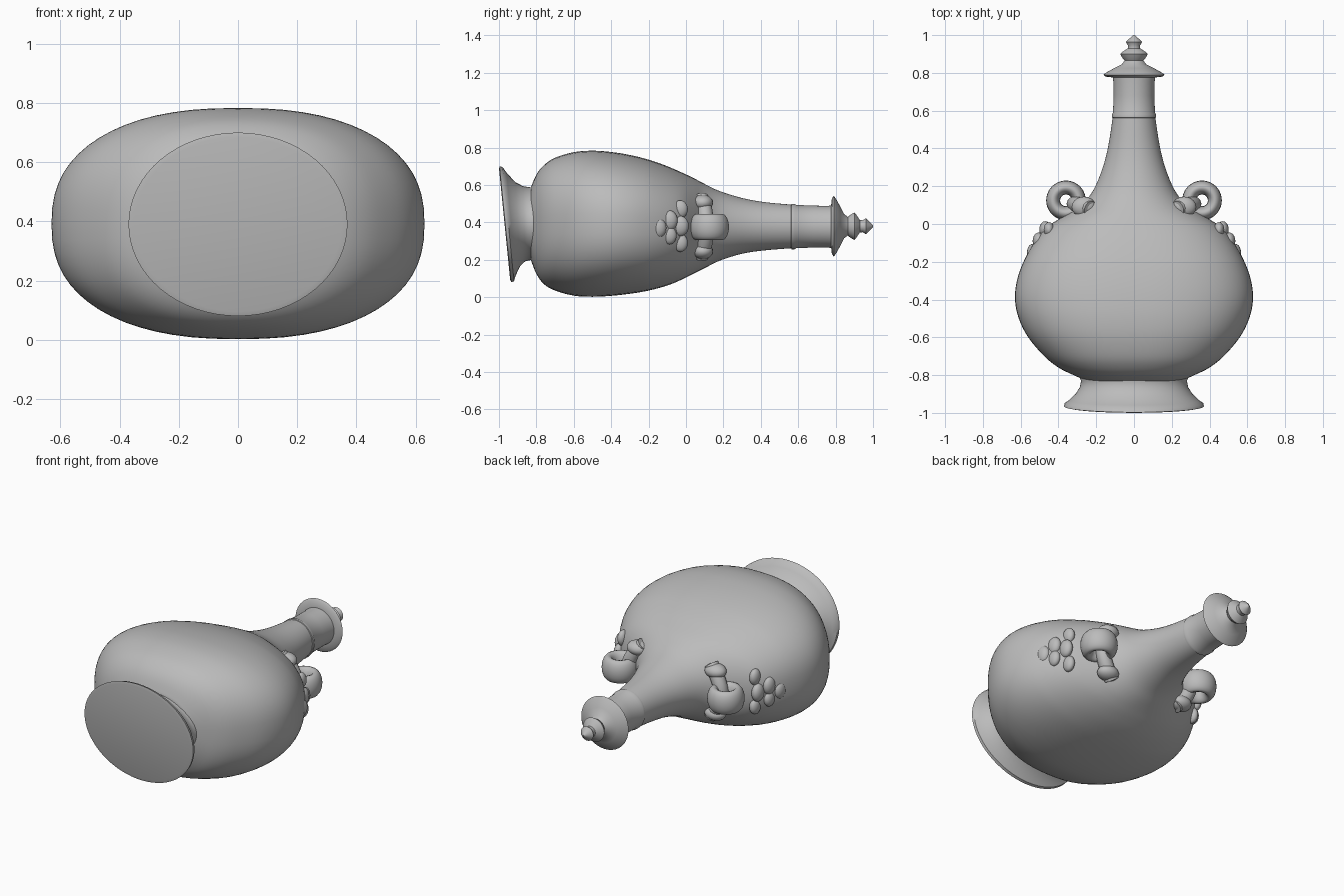
import bpy, bmesh, math
from mathutils import Vector

if "Cube" in bpy.data.objects:
    bpy.data.objects.remove(bpy.data.objects["Cube"])

glaze = bpy.data.materials.new("grey glaze")
glaze.diffuse_color = (0.5, 0.5, 0.5, 1)
glaze.use_nodes = True
glaze.node_tree.nodes["Principled BSDF"].inputs["Base Color"].default_value = glaze.diffuse_color
ZC = 0.39  # height of the flask axis


def finish(ob, name, angle=50):
    ob.name = name
    ob.data.materials.clear()
    ob.data.materials.append(glaze)
    bpy.ops.object.select_all(action='DESELECT')
    ob.select_set(True)
    bpy.context.view_layer.objects.active = ob
    bpy.ops.object.shade_smooth_by_angle(angle=math.radians(angle))
    return ob


def smooth_stations(pts, n):
    """Catmull-Rom resampling of the section table."""
    out = []
    for i in range(len(pts) - 1):
        p0, p1 = Vector(pts[max(i - 1, 0)]), Vector(pts[i])
        p2, p3 = Vector(pts[i + 1]), Vector(pts[min(i + 2, len(pts) - 1)])
        for k in range(n):
            t = k / n
            out.append(0.5 * (2 * p1 + (p2 - p0) * t + (2 * p0 - 5 * p1 + 4 * p2 - p3) * t * t
                              + (3 * p1 - p0 - 3 * p2 + p3) * t ** 3))
    out.append(Vector(pts[-1]))
    return out


def loft(name, stations, seg=64, power=lambda y: 2.0, shear=lambda y: 0.0, angle=50):
    """Rounded sections along y; each station is (y, half width, z low, z high)."""
    bm = bmesh.new()
    rings = []
    for y, rx, lo, hi in stations:
        e, ring = 2 / power(y), []
        for i in range(seg):
            a = 2 * math.pi * i / seg
            c, s = math.cos(a), math.sin(a)
            x = rx * math.copysign(abs(c) ** e, c)
            z = (lo + hi) / 2 + (hi - lo) / 2 * math.copysign(abs(s) ** e, s)
            ring.append(bm.verts.new((x, y + shear(y) * (z - ZC), z)))
        rings.append(ring)
    for a, b in zip(rings, rings[1:]):
        for i in range(seg):
            j = (i + 1) % seg
            bm.faces.new((a[i], a[j], b[j], b[i]))
    bm.faces.new(rings[0])
    bm.faces.new(rings[-1])
    bmesh.ops.recalc_face_normals(bm, faces=bm.faces)
    me = bpy.data.meshes.new(name)
    bm.to_mesh(me)
    bm.free()
    ob = bpy.data.objects.new(name, me)
    bpy.context.collection.objects.link(ob)
    return finish(ob, name, angle)


# Flattened body running into the neck
body = [
    (-0.83, 0.25, 0.20, 0.585), (-0.80, 0.32, 0.125, 0.655), (-0.76, 0.40, 0.07, 0.705),
    (-0.70, 0.475, 0.035, 0.745), (-0.60, 0.56, 0.008, 0.775), (-0.50, 0.61, 0.002, 0.783),
    (-0.40, 0.63, 0.007, 0.776), (-0.30, 0.62, 0.018, 0.76), (-0.20, 0.585, 0.035, 0.735),
    (-0.10, 0.53, 0.062, 0.70), (-0.02, 0.465, 0.095, 0.665), (0.04, 0.375, 0.125, 0.637),
    (0.10, 0.28, 0.155, 0.605), (0.18, 0.215, 0.195, 0.567), (0.30, 0.165, 0.232, 0.53),
    (0.42, 0.135, 0.25, 0.508), (0.57, 0.112, 0.262, 0.494),
]
loft("flask_body", smooth_stations(body, 4),
     power=lambda y: 2.4 if y < -0.2 else max(2.0, 2.4 - (y + 0.2)))

# Mouth section of the neck with its raised band
loft("neck_sleeve", [(0.56, 0.110, 0.264, 0.492), (0.565, 0.117, 0.256, 0.498),
                     (0.58, 0.117, 0.256, 0.498), (0.59, 0.111, 0.262, 0.493),
                     (0.68, 0.108, 0.265, 0.489), (0.75, 0.109, 0.265, 0.488),
                     (0.80, 0.115, 0.262, 0.490)], seg=48)

# Flared foot with a slightly tilted base
foot = [(-0.97, 0.350, 0.095, 0.685), (-0.966, 0.370, 0.08, 0.70), (-0.95, 0.368, 0.085, 0.695),
        (-0.935, 0.345, 0.115, 0.665), (-0.90, 0.310, 0.165, 0.615),
        (-0.865, 0.287, 0.192, 0.593), (-0.83, 0.280, 0.198, 0.587), (-0.79, 0.300, 0.180, 0.605)]
loft("foot", foot, shear=lambda y: -0.1 * min(1, max(0, (-0.83 - y) / 0.12)))

# Stopper: disc, waist, knob and tip
stopper = [(0.775, 0.105), (0.78, 0.15), (0.79, 0.161), (0.80, 0.150), (0.825, 0.105),
           (0.845, 0.065), (0.865, 0.050), (0.88, 0.062), (0.90, 0.073), (0.912, 0.06),
           (0.93, 0.033), (0.945, 0.032), (0.963, 0.043), (0.98, 0.026), (1.0, 0.004)]
loft("stopper", [(y, r, 0.379 - r, 0.379 + r) for y, r in stopper], seg=40, angle=40)


def tube(name, pts, depth):
    cu = bpy.data.curves.new(name, 'CURVE')
    cu.dimensions = '3D'
    cu.bevel_depth = depth
    cu.bevel_resolution = 5
    cu.resolution_u = 8
    cu.use_fill_caps = True
    sp = cu.splines.new('BEZIER')
    sp.bezier_points.add(len(pts) - 1)
    for b, p in zip(sp.bezier_points, pts):
        b.co = p
        b.handle_left_type = b.handle_right_type = 'AUTO'
    ob = bpy.data.objects.new(name, cu)
    bpy.context.collection.objects.link(ob)
    bpy.ops.object.select_all(action='DESELECT')
    ob.select_set(True)
    bpy.context.view_layer.objects.active = ob
    bpy.ops.object.convert(target='MESH')
    return finish(bpy.context.object, name)


def blob(name, loc, scale):
    bpy.ops.mesh.primitive_uv_sphere_add(segments=20, ring_count=12, radius=1, location=loc)
    ob = bpy.context.object
    ob.scale = scale
    return finish(ob, name, 80)


for s, side in ((-1, "left"), (1, "right")):
    # Loop ring on the shoulder
    bpy.ops.mesh.primitive_torus_add(major_segments=40, minor_segments=16, major_radius=0.068,
                                     minor_radius=0.037, location=(s * 0.36, 0.125, 0.375))
    ring = bpy.context.object
    ring.scale = (1, 1, 1.9)
    finish(ring, side + "_loop", 80)
    # Strap lug passing across the loop, with swollen ends
    tube(side + "_lug", [(s * 0.23, 0.08, 0.53), (s * 0.29, 0.10, 0.46), (s * 0.315, 0.105, 0.375),
                         (s * 0.29, 0.10, 0.29), (s * 0.23, 0.08, 0.22)], 0.042)
    for tag, z in (("upper", 0.505), ("lower", 0.245)):
        blob(f"{side}_{tag}_lug_end", (s * 0.265, 0.09, z), (0.065, 0.055, 0.042))
    # Low moulded relief below the loop
    for i, (x, y, z, r) in enumerate(((0.47, -0.03, 0.38, 0.045), (0.505, -0.09, 0.41, 0.045),
                                      (0.505, -0.09, 0.33, 0.04), (0.535, -0.15, 0.37, 0.045),
                                      (0.45, -0.03, 0.47, 0.04), (0.45, -0.03, 0.29, 0.04))):
        blob(f"{side}_relief_{i + 1}", (s * x, y, z), (r * 0.7, r, r * 1.2))
